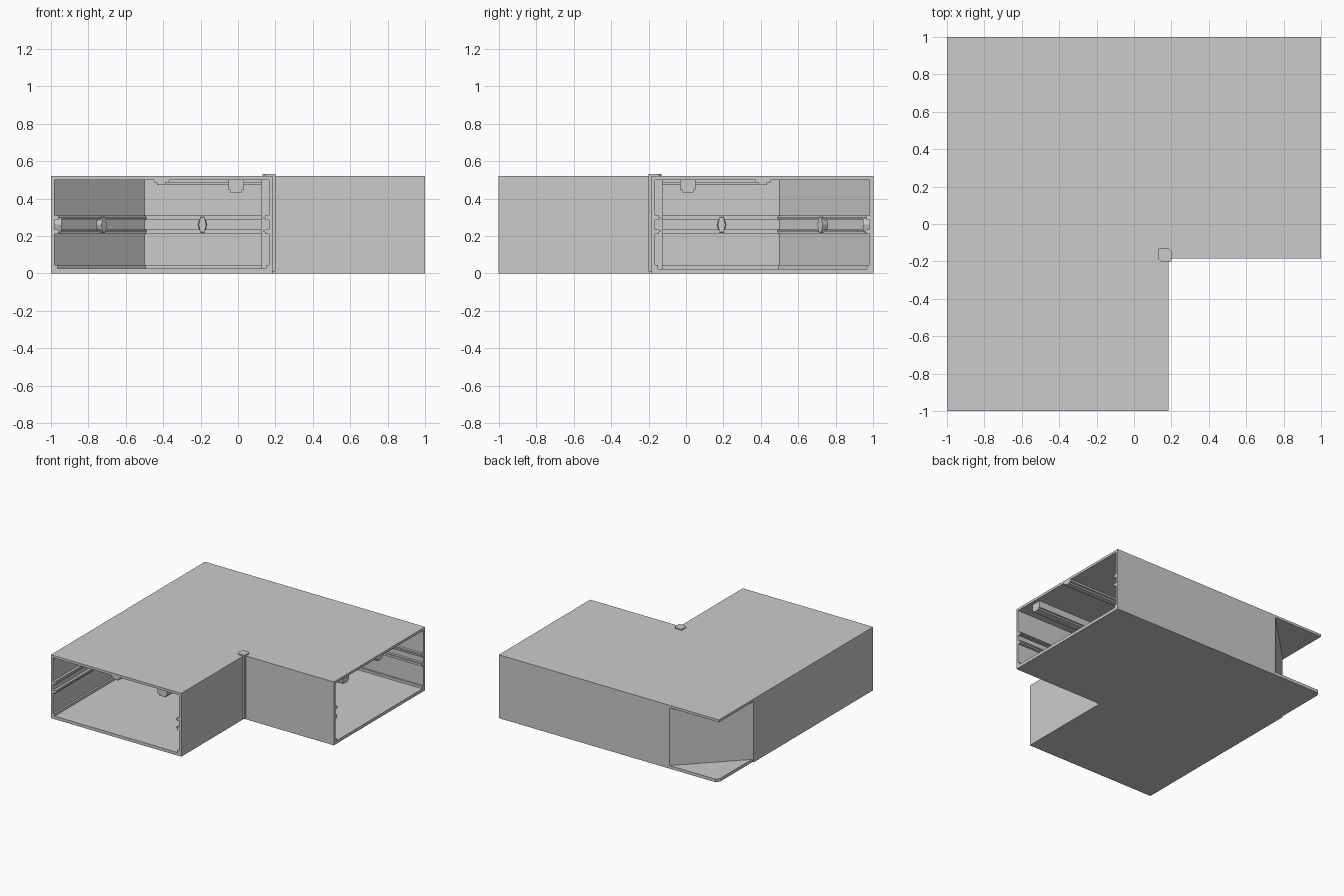
import bpy, bmesh, math
from mathutils import Matrix, Vector

if "Cube" in bpy.data.objects:
    bpy.data.objects.remove(bpy.data.objects["Cube"])

def finish(name, bm):
    bmesh.ops.recalc_face_normals(bm, faces=bm.faces[:])
    me = bpy.data.meshes.new(name)
    bm.to_mesh(me)
    bm.free()
    ob = bpy.data.objects.new(name, me)
    bpy.context.collection.objects.link(ob)
    return ob

def prism(name, pts, z0, z1):
    """Extrude a plan outline between two heights."""
    bm = bmesh.new()
    f = bm.faces.new([bm.verts.new((x, y, z0)) for x, y in pts])
    r = bmesh.ops.extrude_face_region(bm, geom=[f])
    vs = [g for g in r["geom"] if isinstance(g, bmesh.types.BMVert)]
    bmesh.ops.translate(bm, verts=vs, vec=(0, 0, z1 - z0))
    return finish(name, bm)

def rect(x0, x1, y0, y1):
    return [(x0, y0), (x1, y0), (x1, y1), (x0, y1)]

def flip(pts):
    """Mirror across the diagonal that swaps the two legs."""
    return [(-y, -x) for x, y in reversed(pts)]

def outer_path(a, k=None):
    """Outer wall line at inset a, with the diagonal x - y = k."""
    if k is None:
        k = -1.48 + math.sqrt(2) * (a - 0.02)
    half = [(-1 + a, -1), (-1 + a, -1 + a - k)]
    return half + flip(half)

def inner_path(b):
    """Inner elbow line."""
    return [(b, -1), (b, -b), (1, -b)]

def outer_band(name, a0, a1, z0, z1, k=None):
    prism(name, outer_path(a0, k) + outer_path(a1)[::-1], z0, z1)

def inner_band(name, b0, b1, z0, z1):
    prism(name, inner_path(b0) + inner_path(b1)[::-1], z0, z1)

S = 0.185
# floor and lid plates
ell = [(-1, -1), (S, -1), (S, -S), (1, -S), (1, 1), (-1, 1)]
prism("lid", ell, 0.5, 0.52)
floor = ell[:5] + [(-0.97, 1), (-0.99, 0.97), (-0.99, 0.55), (-1, 0.55)]
prism("floor", floor, 0, 0.025)

# walls; the outer one cuts across the corner
outer_band("outer_wall", 0, 0.02, 0.02, 0.502, k=-1.55)
inner_band("inner_wall", S, S - 0.02, 0.02, 0.502)

# skirting ledges on the floor
outer_band("outer_skirting", 0.018, 0.035, 0.02, 0.045)
inner_band("inner_skirting", S - 0.018, S - 0.035, 0.02, 0.045)

# paired rails along the walls
for n, z0, z1 in (("lower", 0.21, 0.235), ("upper", 0.285, 0.31)):
    outer_band(n + "_outer_rail", 0.018, 0.04, z0, z1)
    inner_band(n + "_inner_rail", S - 0.018, S - 0.04, z0, z1)
    m = 0.222 if n == "lower" else 0.29
    outer_band(n + "_outer_lip", 0.035, 0.048, m, m + 0.01)
    inner_band(n + "_inner_lip", S - 0.035, S - 0.048, m, m + 0.01)

# centre rib under the lid, stepped to a narrower lower face
for i, (w, z) in enumerate(((0.04, 0.485), (0.022, 0.472))):
    inner_band("lid_centre_rib_%d" % i, -0.41 + w, -0.41 - w, z, 0.501)

# hanging strip under the lid in each leg, with chamfered foot
for i, mirror in enumerate((False, True)):
    for j, (w, z) in enumerate(((0.042, 0.445), (0.03, 0.432))):
        pts = rect(-0.01 - w, -0.01 + w, -0.97, -0.22)
        prism("lid_strip_%d_%d" % (i, j), flip(pts) if mirror else pts, z, 0.501)

# faceted clips between the rails
def clip(name, pos, normal):
    bm = bmesh.new()
    rot = Vector(normal).to_track_quat('Z', 'Y').to_matrix().to_4x4()
    bmesh.ops.create_cone(bm, cap_ends=True, segments=6, radius1=0.055, radius2=0.045, depth=0.04,
                          matrix=Matrix.Translation(pos) @ rot
                          @ Matrix.Diagonal((0.45, 1, 1, 1)) @ Matrix.Rotation(math.pi / 2, 4, 'Z'))
    finish(name, bm)

clip("back_clip", (-0.19, 0.965, 0.26), (0, -1, 0))
clip("left_clip", (-0.965, 0.19, 0.26), (1, 0, 0))
clip("diagonal_clip", (-0.73, 0.73, 0.26), (1, -1, 0))

# inner corner post with overhanging cap
prism("corner_post", rect(0.125, 0.195, -0.195, -0.125), 0.02, 0.515)
prism("corner_edge", rect(0.18, 0.2, -0.2, -0.18), 0.01, 0.525)
c = 0.015
cap = [(0.13 + c, -0.2), (0.2, -0.2), (0.2, -0.13 - c), (0.2 - c, -0.13), (0.13, -0.13), (0.13, -0.2 + c)]
prism("corner_cap", cap, 0.518, 0.53)
